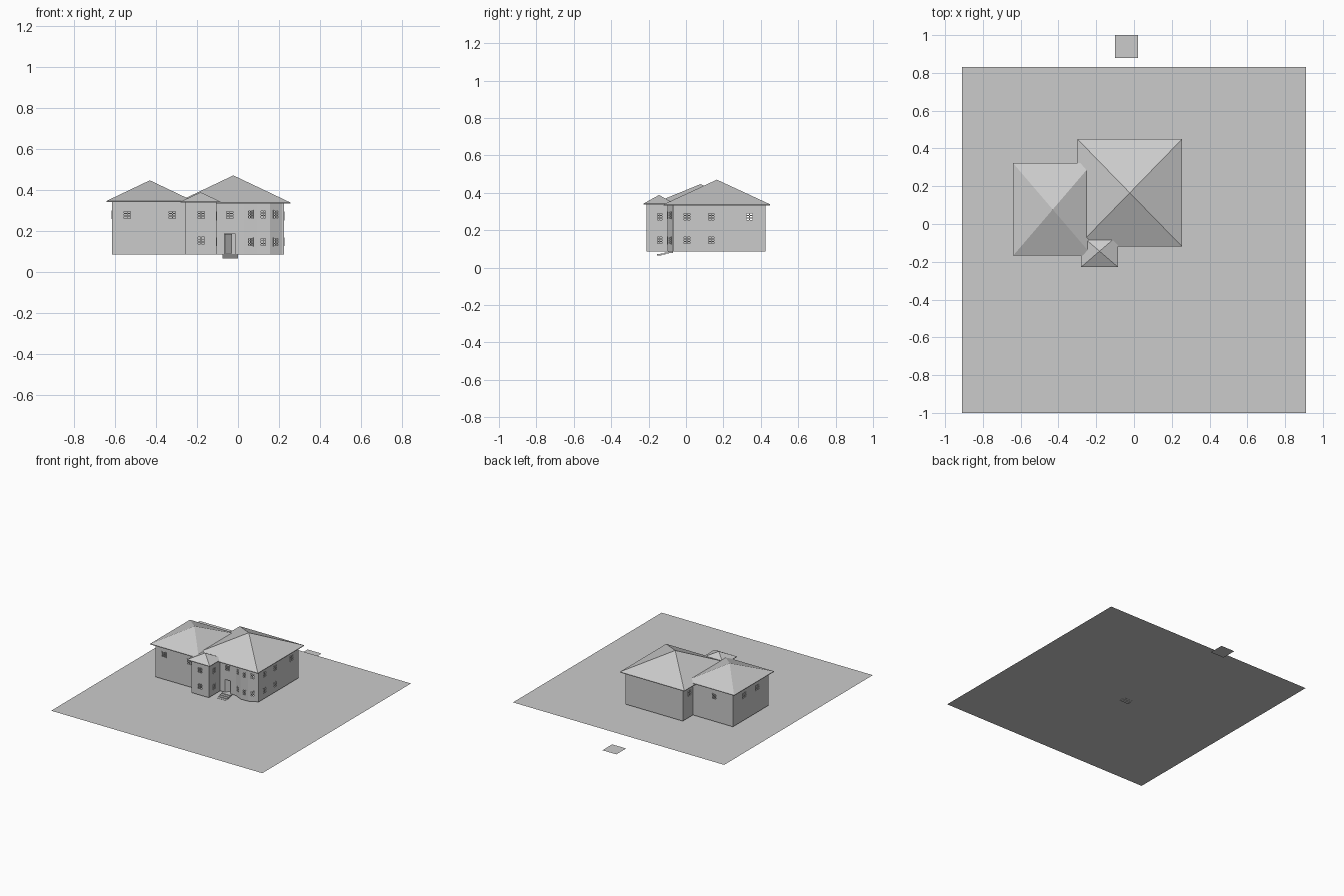
import bpy, math
from mathutils import Vector

if "Cube" in bpy.data.objects:
    bpy.data.objects.remove(bpy.data.objects["Cube"])

grey = bpy.data.materials.new("plain_grey")
grey.diffuse_color = (0.6, 0.6, 0.6, 1)
grey.use_nodes = True
grey.node_tree.nodes["Principled BSDF"].inputs["Base Color"].default_value = grey.diffuse_color

Z0, Z1 = 0.085, 0.34          # wall base and top
UP, LOW = 0.278, 0.152        # window centre heights


def mesh_obj(name, verts, faces):
    me = bpy.data.meshes.new(name)
    me.from_pydata([tuple(v) for v in verts], [], faces)
    me.materials.append(grey)
    ob = bpy.data.objects.new(name, me)
    bpy.context.collection.objects.link(ob)
    return ob


def plate(name, x0, x1, y0, y1, z):
    return mesh_obj(name, [(x0, y0, z), (x1, y0, z), (x1, y1, z), (x0, y1, z)], [(0, 1, 2, 3)])


def box_data(verts, faces, o, a, b, c):
    """Append a box spanned by vectors a, b, c from corner o."""
    n = len(verts)
    for k in (0, 1):
        for p in (o, o + a, o + a + b, o + b):
            verts.append(p + c * k)
    for f in ((3, 2, 1, 0), (4, 5, 6, 7), (0, 1, 5, 4), (1, 2, 6, 5), (2, 3, 7, 6), (3, 0, 4, 7)):
        faces.append(tuple(n + i for i in f))


def box(name, x0, x1, y0, y1, z0, z1):
    v, f = [], []
    box_data(v, f, Vector((x0, y0, z0)), Vector((x1 - x0, 0, 0)),
             Vector((0, y1 - y0, 0)), Vector((0, 0, z1 - z0)))
    return mesh_obj(name, v, f)


def wall(name, p, q, windows=(), doors=()):
    """Wall from p to q (outside on the right hand) with real openings.
    Openings: (distance along wall, centre z, width, height)."""
    P, Q = Vector((*p, 0)), Vector((*q, 0))
    d = (Q - P).normalized()
    L = (Q - P).length
    up = Vector((0, 0, 1))
    out = d.cross(up)
    holes = [(u - w / 2, u + w / 2, z - h / 2, z + h / 2)
             for u, z, w, h in list(windows) + list(doors)]
    us = sorted({0, L} | {h[0] for h in holes} | {h[1] for h in holes})
    zs = sorted({Z0, Z1} | {h[2] for h in holes} | {h[3] for h in holes})
    verts = [P + d * u + up * z for z in zs for u in us]
    faces, n = [], len(us)
    for j in range(len(zs) - 1):
        for i in range(n - 1):
            cu, cz = (us[i] + us[i + 1]) / 2, (zs[j] + zs[j + 1]) / 2
            if not any(a < cu < b and c < cz < e for a, b, c, e in holes):
                k = j * n + i
                faces.append((k, k + 1, k + n + 1, k + n))
    ob = mesh_obj(name, verts, faces)
    m = ob.modifiers.new("thickness", 'SOLIDIFY')
    m.thickness, m.offset = 0.006, -1

    # window frames and glazing bars
    v, f = [], []
    t, dep = 0.004, out * 0.006
    for u, z, w, h in windows:
        for k in range(3):
            o = P + d * (u - w / 2 + k * (w - t) / 2) + up * (z - h / 2) - dep * 0.75
            box_data(v, f, o, d * t, up * h, dep)
        for k in range(4):
            o = P + d * (u - w / 2) + up * (z - h / 2 + k * (h - t) / 3) - dep * 0.75
            box_data(v, f, o, d * w, up * t, dep)
    if v:
        mesh_obj(name + "_window_frames", v, f)


def roof(name, x0, x1, y0, y1, z, top):
    cx, cy = (x0 + x1) / 2, (y0 + y1) / 2
    t = 0.005
    v = [(x, y, zz) for zz in (z - t, z) for x, y in ((x0, y0), (x1, y0), (x1, y1), (x0, y1))]
    v.append((cx, cy, top))
    f = [(3, 2, 1, 0)]
    for i in range(4):
        j = (i + 1) % 4
        f += [(i, j, j + 4, i + 4), (i + 4, j + 4, 8)]
    mesh_obj(name, v, f)


def win(*us, levels=(UP,), w=0.04, h=0.042):
    return [(u, z, w, h) for u in us for z in levels]


both = (UP, LOW)

# ground sheet and small detached slab
plate("ground_sheet", -0.91, 0.91, -1.0, 0.83, 0.07)
plate("small_slab", -0.10, 0.02, 0.88, 1.0, 0.0)

# right wing: side, back and entrance walls
F = -0.07
wall("right_wing_east_wall", (0.225, F), (0.225, 0.425),
     win(0.075, 0.205, levels=(0.272, 0.146)) + win(0.41, levels=(0.272,)))
wall("right_wing_back_wall", (0.225, 0.425), (-0.27, 0.425))
wall("right_wing_west_wall", (-0.27, 0.425), (-0.27, F), win(0.085, levels=(0.272,)))
wall("entrance_wall", (-0.27, F), (0.03, F), win(0.23), [(0.23, 0.136, 0.05, 0.1)])

# three sided bay at the front right corner
bay = [(0.03, F), (0.092, -0.1), (0.155, -0.1), (0.215, F)]
for i in range(3):
    L = math.dist(bay[i], bay[i + 1])
    wall(f"bay_wall_{i + 1}", bay[i], bay[i + 1],
         [(L / 2, 0.28, 0.03, 0.042), (L / 2, 0.145, 0.03, 0.042)])
wall("bay_return_wall", (0.215, F), (0.225, F))

# left wing
wall("left_wing_front_wall", (-0.615, -0.14), (-0.255, -0.14), win(0.075, 0.295))
wall("left_wing_east_wall", (-0.255, -0.14), (-0.255, 0.30))
wall("left_wing_back_wall", (-0.255, 0.30), (-0.615, 0.30), win(0.2))
wall("left_wing_west_wall", (-0.615, 0.30), (-0.615, -0.14), win(0.14, 0.3))

# front tower
wall("tower_front_wall", (-0.255, -0.21), (-0.105, -0.21), win(0.075, levels=both))
wall("tower_east_wall", (-0.105, -0.21), (-0.105, F), win(0.07, levels=(0.272, 0.146), w=0.032))
wall("tower_west_wall", (-0.255, F), (-0.255, -0.21))

# floors
plate("right_wing_floor", -0.27, 0.225, F, 0.425, Z0 + 0.002)
plate("bay_floor", 0.09, 0.155, -0.1, F, Z0 + 0.002)
plate("left_wing_floor", -0.615, -0.27, -0.14, 0.30, Z0 + 0.002)
plate("tower_floor", -0.255, -0.105, -0.21, F, Z0 + 0.002)

# hipped roofs, crossing each other
roof("right_wing_roof", -0.30, 0.255, -0.12, 0.45, 0.338, 0.47)
roof("left_wing_roof", -0.64, -0.22, -0.168, 0.322, 0.346, 0.446)
roof("tower_roof", -0.28, -0.085, -0.228, -0.06, 0.342, 0.388)

# door standing ajar and entrance steps
door = box("front_door", 0, 0.046, 0, 0.004, 0.088, 0.185)
door.location = (-0.064, F, 0)
door.rotation_euler[2] = math.radians(40)
for i in range(4):
    y = -0.155 + 0.02 * i
    box(f"step_{i + 1}", -0.075, 0.0, y, y + 0.025, 0.064 + 0.005 * i, 0.0715 + 0.005 * i)
